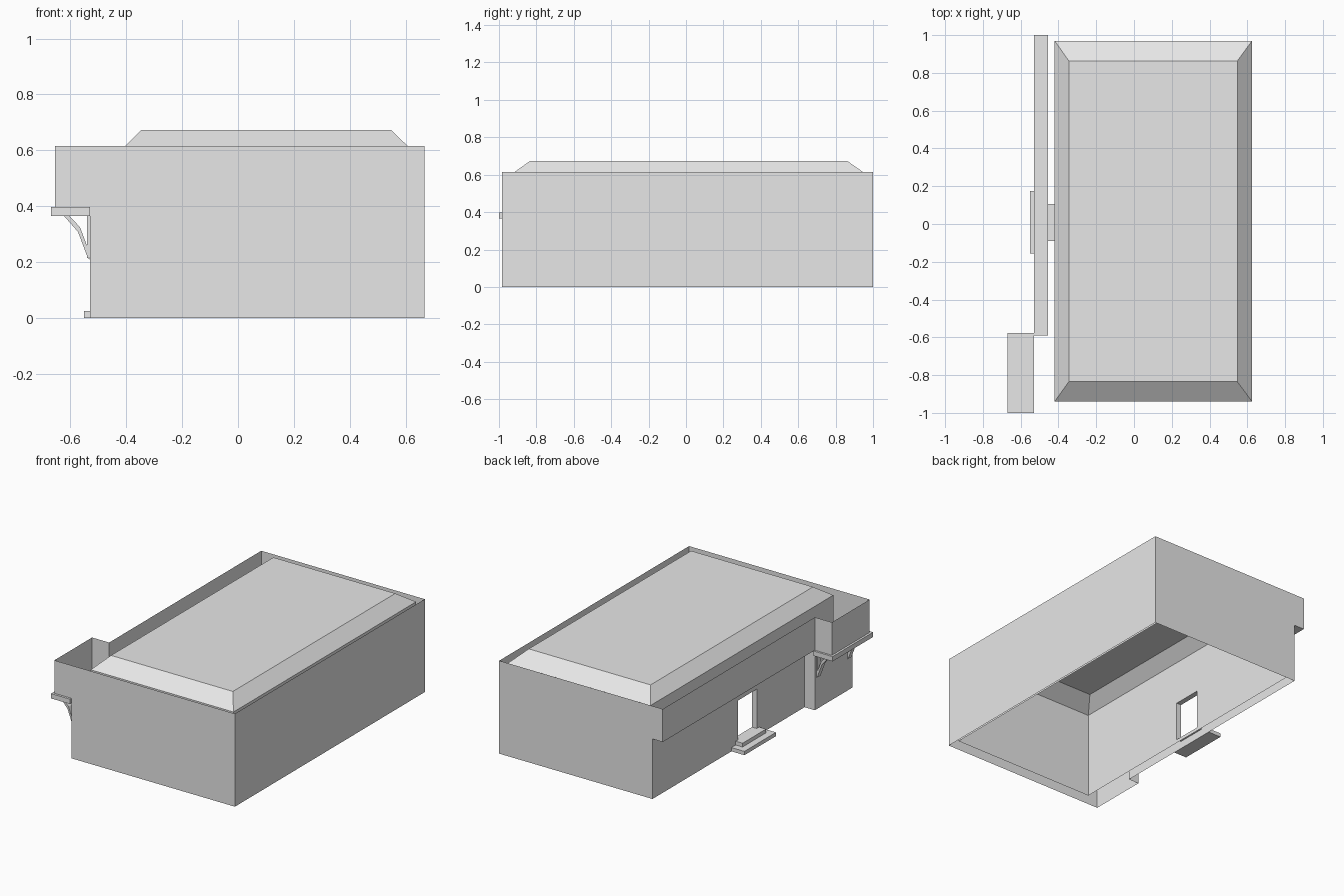
import bpy

if "Cube" in bpy.data.objects:
    bpy.data.objects.remove(bpy.data.objects["Cube"])

# One plain grey for the whole building
grey = bpy.data.materials.new("plain_grey")
grey.diffuse_color = (0.8, 0.8, 0.8, 1)
grey.use_nodes = True
grey.node_tree.nodes["Principled BSDF"].inputs["Base Color"].default_value = grey.diffuse_color

# Main measurements
EAST, NORTH, SOUTH = 0.667, 1.0, -0.985
WEST, OVERHANG, BAY = -0.455, -0.53, -0.655
JOG = -0.59                                 # where the front bay begins
Z_MID, Z_TOP = 0.397, 0.615
IN_W, IN_E, IN_S, IN_N = -0.42, 0.625, -0.94, 0.97
IN_Z0, EAVE, RIDGE = 0.027, 0.598, 0.673
DOOR = (-0.09, 0.105, 0.05, 0.31)           # y0, y1, z0, z1


def make(name, verts, faces):
    mesh = bpy.data.meshes.new(name)
    mesh.from_pydata(verts, [], faces)
    mesh.materials.append(grey)
    obj = bpy.data.objects.new(name, mesh)
    bpy.context.collection.objects.link(obj)
    return obj


def wall_run(name, path, z0, z1):
    """Thin upright walls along an open path."""
    n = len(path)
    verts = [(x, y, z) for z in (z0, z1) for x, y in path]
    faces = [(i, i + 1, n + i + 1, n + i) for i in range(n - 1)]
    return make(name, verts, faces)


def door_wall(name, x, y0, y1, z0, z1, facing):
    """Thin wall across x with the doorway left open."""
    ys = (y0, DOOR[0], DOOR[1], y1)
    zs = (z0, DOOR[2], DOOR[3], z1)
    verts = [(x, y, z) for z in zs for y in ys]
    faces = []
    for r in range(3):
        for c in range(3):
            if (r, c) != (1, 1):
                a = r * 4 + c
                f = (a, a + 1, a + 5, a + 4)
                faces.append(f if facing > 0 else f[::-1])
    return make(name, verts, faces)


def box(name, x0, x1, y0, y1, z0, z1):
    verts = [(x, y, z) for z in (z0, z1)
             for x, y in ((x0, y0), (x1, y0), (x1, y1), (x0, y1))]
    return make(name, verts, [(3, 2, 1, 0), (4, 5, 6, 7), (0, 1, 5, 4),
                              (1, 2, 6, 5), (2, 3, 7, 6), (3, 0, 4, 7)])


def prism(name, profile, y0, y1):
    """Extrude an x-z profile along y."""
    n = len(profile)
    verts = [(x, y, z) for y in (y0, y1) for x, z in profile]
    faces = [tuple(range(n)), tuple(range(2 * n - 1, n - 1, -1))]
    faces += [((i + 1) % n, i, n + i, n + (i + 1) % n) for i in range(n)]
    return make(name, verts, faces)


# Outer walls, lower storey
wall_run("lower_outer_walls",
         [(WEST, JOG), (OVERHANG, JOG), (OVERHANG, SOUTH), (EAST, SOUTH),
          (EAST, NORTH), (WEST, NORTH)], 0, Z_MID)
door_wall("entrance_wall", WEST, JOG, NORTH, 0, Z_MID, -1)

# Outer walls, upper band with overhang and bay
wall_run("upper_outer_walls",
         [(EAST, SOUTH), (EAST, NORTH), (OVERHANG, NORTH), (OVERHANG, JOG),
          (BAY, JOG), (BAY, SOUTH), (EAST, SOUTH)], Z_MID, Z_TOP)
make("overhang_soffit",
     [(OVERHANG, JOG, Z_MID), (OVERHANG, NORTH, Z_MID),
      (WEST, NORTH, Z_MID), (WEST, JOG, Z_MID)], [(0, 1, 2, 3)])

# Inner room walls
wall_run("inner_walls",
         [(IN_W, IN_N), (IN_E, IN_N), (IN_E, IN_S), (IN_W, IN_S)], IN_Z0, EAVE)
door_wall("inner_entrance_wall", IN_W, IN_S, IN_N, IN_Z0, EAVE, 1)

# Door reveal: threshold, jambs and lintel
y0, y1, z0, z1 = DOOR
ring = [(y0, z0), (y1, z0), (y1, z1), (y0, z1)]
make("door_reveal", [(x, y, z) for x in (WEST, IN_W) for y, z in ring],
     [(i, (i + 1) % 4, 4 + (i + 1) % 4, 4 + i)[::-1] for i in range(4)])

# Bevelled roof
eave = [(IN_W, IN_S), (IN_E, IN_S), (IN_E, IN_N), (IN_W, IN_N)]
flat = [(-0.345, -0.835), (0.547, -0.835), (0.547, 0.863), (-0.345, 0.863)]
make("roof", [(x, y, EAVE) for x, y in eave] + [(x, y, RIDGE) for x, y in flat],
     [(4, 5, 6, 7)] + [(i, (i + 1) % 4, 4 + (i + 1) % 4, 4 + i) for i in range(4)])

# Entrance steps
box("lower_step", -0.55, WEST, -0.155, 0.175, 0, 0.025)
box("upper_step", -0.505, WEST, -0.115, 0.13, 0.025, 0.05)

# Bay ledge and its brackets
box("bay_ledge", -0.669, OVERHANG, -1.0, -0.577, 0.365, Z_MID)
brace = [(-0.622, 0.365), (-0.572, 0.308), (-0.541, 0.225), (-0.53, 0.205),
         (-0.537, 0.25), (-0.565, 0.325), (-0.603, 0.365)]
for i, y in enumerate((-0.965, -0.64)):
    prism(f"bracket_brace_{i + 1}", brace, y, y + 0.035)
    box(f"bracket_plate_{i + 1}", -0.54, OVERHANG, y, y + 0.035, 0.215, 0.365)
